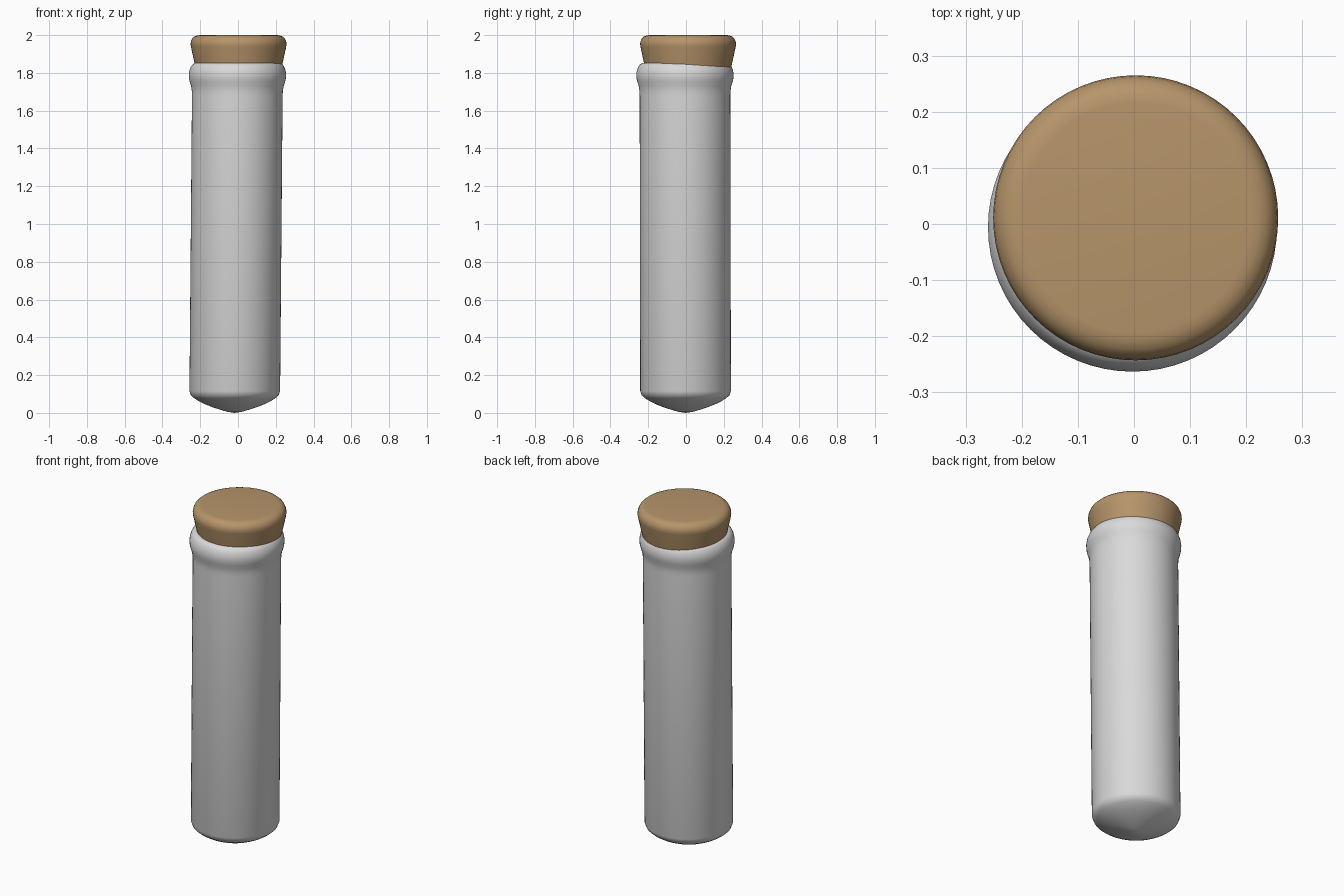
import bpy, bmesh, math

if "Cube" in bpy.data.objects:
    bpy.data.objects.remove(bpy.data.objects["Cube"])

SEG = 64

def material(name, col):
    m = bpy.data.materials.new(name)
    m.diffuse_color = (*col, 1)
    m.use_nodes = True
    m.node_tree.nodes["Principled BSDF"].inputs["Base Color"].default_value = m.diffuse_color
    return m

def lathe(name, profile, centre, mat, angle):
    """Turn (radius, z) points around an axis whose centre may lean with z."""
    bm = bmesh.new()
    rings = []
    for r, z in profile:
        cx, cy = centre(z)
        if r == 0:
            rings.append([bm.verts.new((cx, cy, z))] * SEG)
        else:
            rings.append([bm.verts.new((cx + r * math.cos(2 * math.pi * i / SEG),
                                        cy + r * math.sin(2 * math.pi * i / SEG), z))
                          for i in range(SEG)])
    for a, b in zip(rings, rings[1:]):
        for i in range(SEG):
            j = (i + 1) % SEG
            quad = list(dict.fromkeys((a[i], a[j], b[j], b[i])))
            bm.faces.new(quad)
    bmesh.ops.recalc_face_normals(bm, faces=bm.faces)
    me = bpy.data.meshes.new(name)
    bm.to_mesh(me)
    bm.free()
    me.materials.append(mat)
    ob = bpy.data.objects.new(name, me)
    bpy.context.collection.objects.link(ob)
    bpy.ops.object.select_all(action='DESELECT')
    bpy.context.view_layer.objects.active = ob
    ob.select_set(True)
    bpy.ops.object.shade_smooth_by_angle(angle=math.radians(angle))
    return ob

glass = material("pale_grey_glass", (0.70, 0.70, 0.70))
cork = material("cork_brown", (0.47, 0.30, 0.145))

# Slightly leaning vial with a pointed bottom and rounded lip
vial = [(0, 0), (0.04, 0.006), (0.08, 0.018), (0.12, 0.031), (0.16, 0.047),
        (0.19, 0.062), (0.215, 0.078), (0.232, 0.093), (0.24, 0.115),
        (0.24, 1.68), (0.241, 1.705), (0.245, 1.73), (0.253, 1.755),
        (0.257, 1.775), (0.2575, 1.795), (0.254, 1.815), (0.247, 1.832),
        (0.238, 1.845), (0.226, 1.852), (0.20, 1.852), (0, 1.852)]
lathe("vial", vial, lambda z: (-0.018 + 0.0085 * z, -0.002 - 0.002 * z), glass, 40)

# Tapered stopper, set a little off centre in the neck
stopper = [(0, 1.66), (0.195, 1.66), (0.233, 1.85), (0.252, 1.938),
           (0.254, 1.952), (0.252, 1.967), (0.245, 1.982), (0.234, 1.992),
           (0.220, 1.998), (0.205, 2.0), (0, 2.0)]
lathe("cork_stopper", stopper, lambda z: (0.003, 0.011), cork, 40)
